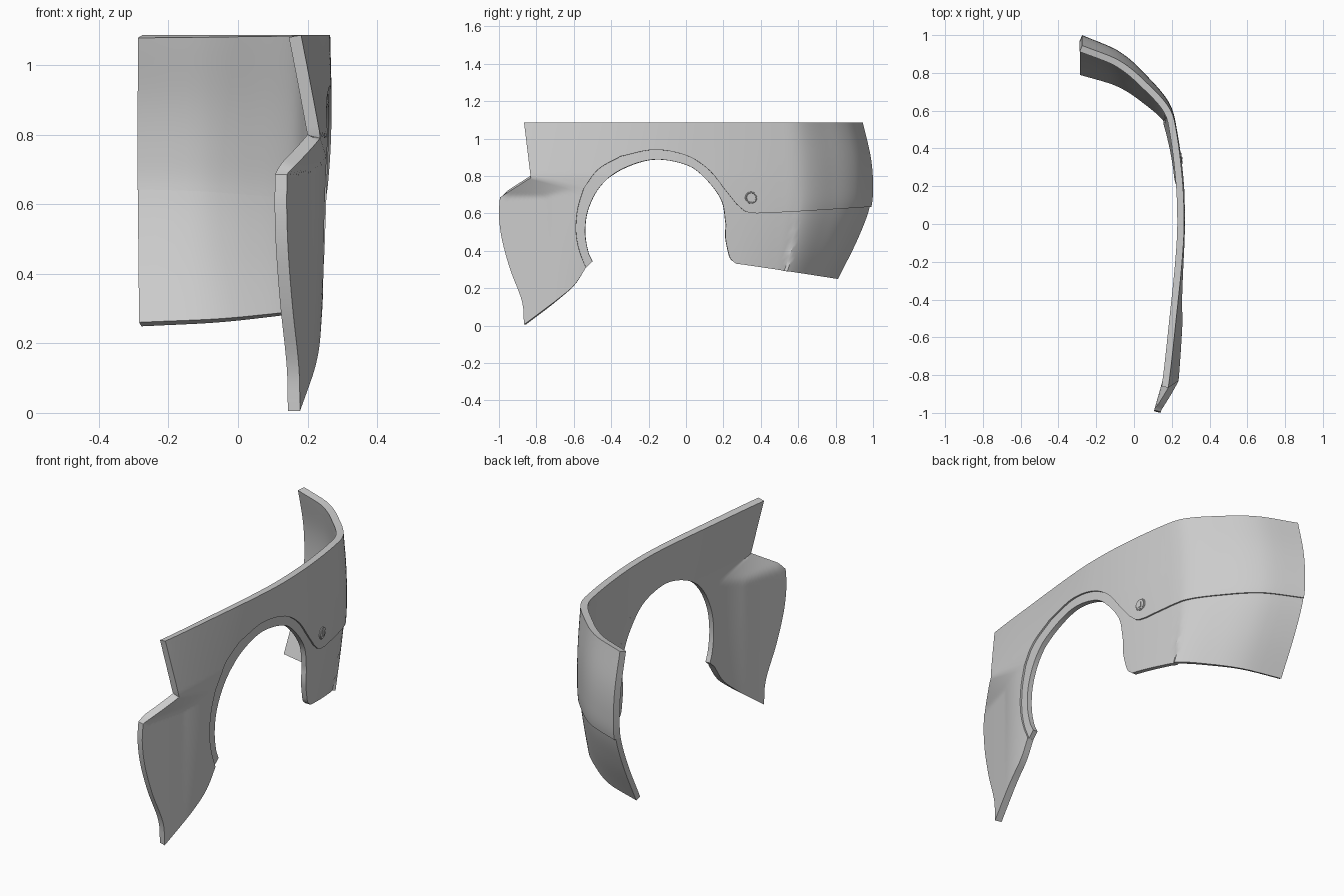
import bpy, bmesh
from mathutils import Vector

cube = bpy.data.objects.get("Cube")
if cube:
    bpy.data.objects.remove(cube)

paint = bpy.data.materials.new("plain_grey")
paint.use_nodes = True
GREY = (0.6, 0.6, 0.6, 1)
paint.diffuse_color = GREY
paint.node_tree.nodes["Principled BSDF"].inputs["Base Color"].default_value = GREY


def clamp(t):
    return max(0.0, min(1.0, t))


def ease(table, u):
    """Smooth interpolation of a short (position, value) table."""
    k = 0
    while k < len(table) - 2 and u > table[k + 1][0]:
        k += 1

    def slope(i):
        a, b = table[max(i - 1, 0)], table[min(i + 1, len(table) - 1)]
        return (b[1] - a[1]) / (b[0] - a[0])
    (x0, y0), (x1, y1) = table[k], table[k + 1]
    h = x1 - x0
    t = clamp((u - x0) / h)
    return (y0 * (1 + 2 * t) * (1 - t) ** 2 + y1 * t * t * (3 - 2 * t)
            + h * slope(k) * t * (1 - t) ** 2 + h * slope(k + 1) * t * t * (t - 1))


# Plan section of the panel, tuck of the front flank, top lean and rear lean
PLAN = [(-1, .215), (-.83, .236), (-.5, .258), (-.2, .27), (0, .272), (.24, .262), (.5, .227),
        (.635, .19), (.767, .085), (.915, -.08), (1, -.275)]
FLANK = [(-1, .14), (-.87, .177), (-.7, .222), (-.6, .243), (-.5, .254), (-.3, .262)]
LEAN = [(-.87, .052), (-.5, .035), (-.2, .016), (0, .007), (.3, .006), (.6, 0), (1, 0)]
REAR = [(0, .3), (.245, .18), (.45, .078), (.63, .01), (.755, 0), (.9, .012), (1.086, .055)]


def surface(s, z):
    x = ease(PLAN, s)
    x -= ease(LEAN, s) * max(0, (z - .8) / .29)
    if s < .6:
        x -= .015 * max(0, (.8 - z) / .5) ** 2
    # shelf fold between the front flank and the upper panel
    if s < -.5:
        ridge = .79 - .2 * (s + .83)
        t = max(clamp((z - .69) / (ridge - .69)), clamp((s + .75) / .25))
        x += (ease(FLANK, s) - x) * (1 - t)
    w = clamp((s - .3) / .7)
    return Vector((x, s - ease(REAR, z) * w, z))


def path(points, n):
    """Smooth curve through the points, resampled to n equal steps."""
    p = [Vector(q) for q in points]
    p = [2 * p[0] - p[1]] + p + [2 * p[-1] - p[-2]]
    dense = []
    for a, b, c, d in zip(p, p[1:], p[2:], p[3:]):
        for i in range(20):
            t = i / 20
            dense.append(.5 * (2 * b + (c - a) * t + (2 * a - 5 * b + 4 * c - d) * t * t
                               + (3 * b - a - 3 * c + d) * t ** 3))
    dense.append(p[-2])
    dist = [0]
    for a, b in zip(dense, dense[1:]):
        dist.append(dist[-1] + (b - a).length)
    out, k = [], 0
    for i in range(n + 1):
        goal = dist[-1] * i / n
        while k < len(dense) - 2 and dist[k + 1] < goal:
            k += 1
        t = clamp((goal - dist[k]) / (dist[k + 1] - dist[k]))
        out.append(dense[k].lerp(dense[k + 1], t))
    return out


def finish(obj):
    obj.data.materials.append(paint)
    bpy.ops.object.select_all(action='DESELECT')
    obj.select_set(True)
    bpy.context.view_layer.objects.active = obj
    bpy.ops.object.shade_smooth_by_angle(angle=.6)


def panel(name, sections, rows, thickness, recess):
    """Loft between pairs of edges, wrap onto the surface and thicken inward."""
    bm = bmesh.new()
    columns = []
    for low, high, n in sections:
        pairs = list(zip(path(low, n), path(high, n)))
        for a, b in pairs[1 if columns else 0:]:
            col = [a.lerp(b, j / rows) for j in range(rows + 1)]
            columns.append([bm.verts.new(surface(q.x, q.y)) for q in col])
    for c, d in zip(columns, columns[1:]):
        for j in range(rows):
            bm.faces.new((c[j], d[j], d[j + 1], c[j + 1]))
    bmesh.ops.remove_doubles(bm, verts=bm.verts, dist=.0005)
    bm.normal_update()
    if sum(f.normal.x * f.calc_area() for f in bm.faces) < 0:
        bmesh.ops.reverse_faces(bm, faces=bm.faces)
        bm.normal_update()
    for v in bm.verts:
        v.co -= v.normal * recess
    mesh = bpy.data.meshes.new(name)
    bm.to_mesh(mesh)
    bm.free()
    obj = bpy.data.objects.new(name, mesh)
    bpy.context.collection.objects.link(obj)
    solid = obj.modifiers.new("thickness", 'SOLIDIFY')
    solid.thickness = thickness
    solid.offset = -1
    bpy.context.view_layer.objects.active = obj
    bpy.ops.object.modifier_apply(modifier=solid.name)
    finish(obj)


# Crease line around the arch and back to the rear edge
crease_front = [(-.535, .31), (-.57, .4), (-.588, .5), (-.58, .62), (-.548, .73)]
crease_arch = [(-.548, .73), (-.47, .835), (-.35, .905), (-.17, .94), (0, .91), (.12, .835), (.21, .725), (.27, .65)]
crease_dip = [(.27, .65), (.32, .61), (.38, .6)]
crease_rear = [(.38, .6), (.6, .61), (1, .635)]

# Upper panel with the front flank
front_low = [(-.866, .005), (-.674, .15), (-.594, .22), (-.535, .31)]
front_edge = [(-.866, .005), (-.877, .13), (-.94, .3), (-.984, .46), (-1, .59), (-.995, .685)]
panel("upper_panel", [
    (front_low, front_edge, 24),
    (crease_front, [(-.995, .685), (-.83, .79)], 20),
    (crease_arch[:3], [(-.83, .79), (-.866, 1.086)], 16),
    (crease_arch[2:], [(-.866, 1.086), (.2, 1.086)], 36),
    (crease_dip, [(.2, 1.086), (.38, 1.086)], 8),
    (crease_rear, [(.38, 1.086), (1, 1.086)], 32),
], 24, .036, 0)

# Recessed arch lip and lower rear panel
arch = [(-.5, .342), (-.524, .396), (-.54, .5), (-.524, .62), (-.46, .743), (-.35, .834), (-.176, .888),
        (0, .86), (.1, .79), (.19, .67), (.214, .54)]
panel("arch_lip_and_lower_panel", [
    (arch, crease_front + crease_arch[1:], 64),
    ([(.214, .54), (.212, .47), (.225, .4), (.24, .355), (.27, .33)], crease_dip, 16),
    ([(.27, .33), (1, .245)], crease_rear, 32),
], 12, .027, .009)

# Round fastener with a slotted centre
centre = surface(.348, .684)
normal = (surface(.348, .694) - centre).cross(surface(.358, .684) - centre).normalized()
if normal.x < 0:
    normal.negate()
turn = normal.to_track_quat('Z', 'Y').to_euler()


def disc(name, radius, depth, lift):
    bpy.ops.mesh.primitive_cylinder_add(vertices=32, radius=radius, depth=depth,
                                        location=centre + normal * lift, rotation=turn)
    bpy.context.object.name = name
    finish(bpy.context.object)


disc("fastener_base", .024, .012, -.002)
bpy.ops.mesh.primitive_torus_add(major_radius=.028, minor_radius=.004, major_segments=32, minor_segments=8,
                                 location=centre, rotation=turn)
bpy.context.object.name = "fastener_ring"
finish(bpy.context.object)
bpy.ops.mesh.primitive_cube_add(size=1, location=centre + normal * .004, rotation=turn)
bpy.context.object.name = "fastener_key"
bpy.context.object.scale = (.012, .03, .008)
finish(bpy.context.object)
